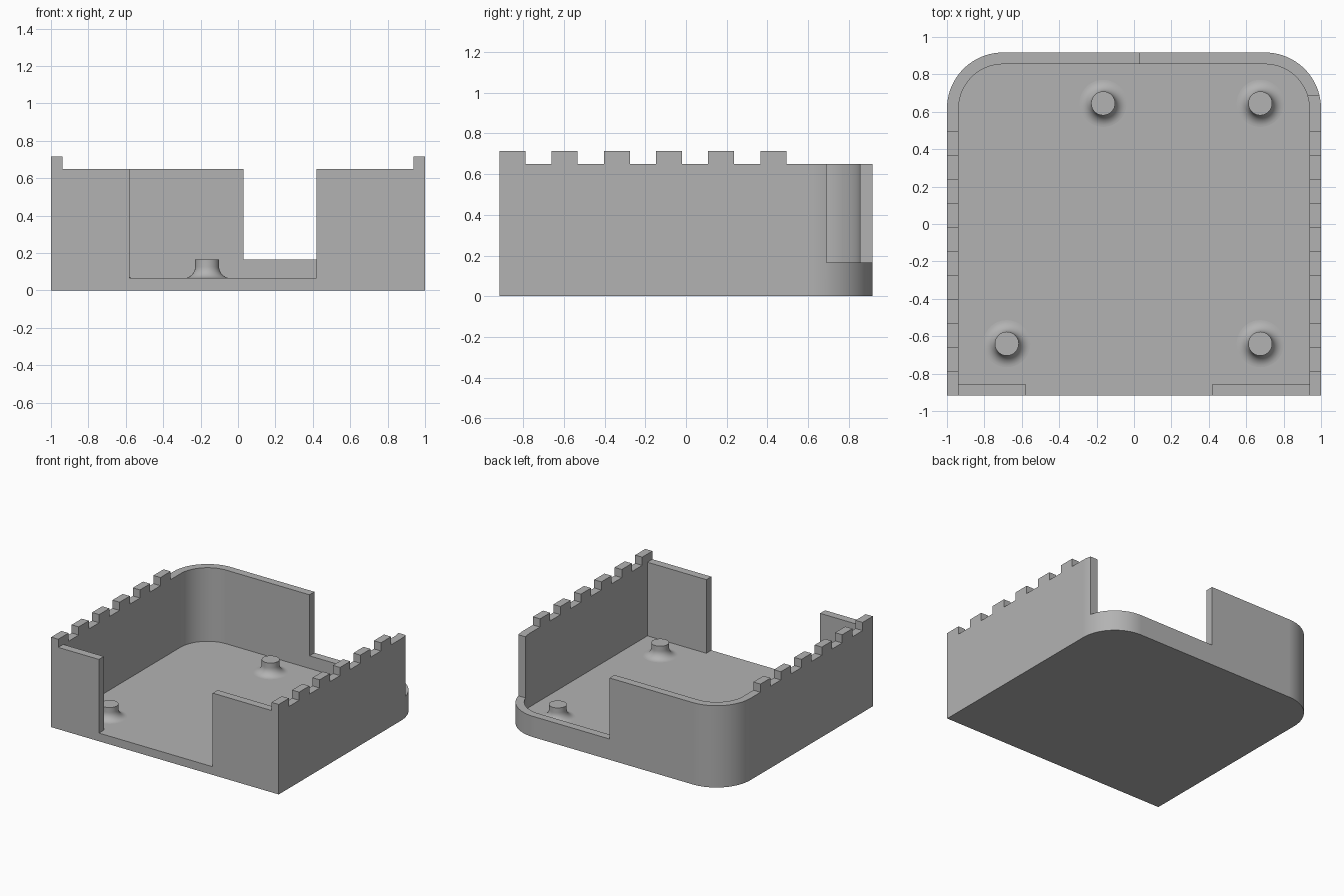
import bpy, bmesh, math
from mathutils import Matrix

if "Cube" in bpy.data.objects:
    bpy.data.objects.remove(bpy.data.objects["Cube"], do_unlink=True)

HALF_X, HALF_Y = 1.0, 0.917
WALL, FLOOR, LIP, RIM, TOP = 0.0625, 0.065, 0.165, 0.65, 0.715
RADIUS = 0.3
PITCH, TOOTH, TEETH = 0.2565, 0.128, 6

grey = bpy.data.materials.new("plain grey")
grey.use_nodes = True
colour = (0.45, 0.45, 0.45, 1)
grey.diffuse_color = colour
grey.node_tree.nodes["Principled BSDF"].inputs["Base Color"].default_value = colour


def make_object(name, bm):
    bmesh.ops.recalc_face_normals(bm, faces=bm.faces)
    mesh = bpy.data.meshes.new(name)
    bm.to_mesh(mesh)
    bm.free()
    mesh.materials.append(grey)
    obj = bpy.data.objects.new(name, mesh)
    bpy.context.scene.collection.objects.link(obj)
    return obj


def activate(obj):
    bpy.ops.object.select_all(action='DESELECT')
    obj.select_set(True)
    bpy.context.view_layer.objects.active = obj


def tray_prism(name, inset, z0, z1):
    """Upright prism: square front corners, rounded back corners."""
    x, y, r, steps = HALF_X - inset, HALF_Y - inset, RADIUS - inset, 24
    outline = [(-x, -y), (x, -y)]
    for cx, start in ((x - r, 0), (r - x, math.pi / 2)):
        for i in range(steps + 1):
            a = start + math.pi / 2 * i / steps
            outline.append((cx + r * math.cos(a), y - r + r * math.sin(a)))
    bm = bmesh.new()
    face = bm.faces.new([bm.verts.new((px, py, z0)) for px, py in outline])
    new = bmesh.ops.extrude_face_region(bm, geom=[face])["geom"]
    bmesh.ops.translate(bm, vec=(0, 0, z1 - z0),
                        verts=[v for v in new if isinstance(v, bmesh.types.BMVert)])
    return make_object(name, bm)


def box(name, low, high):
    bm = bmesh.new()
    size = [b - a for a, b in zip(low, high)]
    mid = [(a + b) / 2 for a, b in zip(low, high)]
    bmesh.ops.create_cube(bm, size=1, matrix=Matrix.Translation(mid) @ Matrix.Diagonal((*size, 1)))
    return make_object(name, bm)


def cut(obj, cutter):
    cutter.hide_render = True
    activate(obj)
    mod = obj.modifiers.new("cut", 'BOOLEAN')
    mod.operation, mod.solver, mod.object = 'DIFFERENCE', 'EXACT', cutter
    bpy.ops.object.modifier_apply(modifier=mod.name)
    bpy.data.objects.remove(cutter, do_unlink=True)


# Tray body: solid block, hollowed, then trimmed
body = tray_prism("tray_body", 0, 0, TOP)
cut(body, tray_prism("cavity_cutter", WALL, FLOOR, 1))

# Front and back rims sit lower than the side teeth
inner = HALF_X - WALL
cut(body, box("rim_cutter", (-inner, -2, RIM), (inner, 2, 1)))

# Gaps between the side wall teeth
for i in range(TEETH):
    start = -HALF_Y + i * PITCH + TOOTH
    end = start + PITCH - TOOTH if i < TEETH - 1 else 2
    cut(body, box("gap_cutter", (-2, start, RIM), (2, end, 1)))

# Front opening down to the floor, and the open back corner above a low lip
cut(body, box("front_cutter", (-0.58, -2, FLOOR), (0.42, WALL - HALF_Y + 0.01, 1)))
cut(body, box("corner_cutter", (0.03, 0.69, LIP), (2, 2, 1)))

# Merge flat pieces, then smooth only the rounded corners
bm = bmesh.new()
bm.from_mesh(body.data)
bmesh.ops.remove_doubles(bm, verts=bm.verts, dist=0.0001)
bmesh.ops.dissolve_limit(bm, angle_limit=math.radians(0.5), verts=bm.verts, edges=bm.edges)
bm.to_mesh(body.data)
bm.free()
activate(body)
bpy.ops.object.shade_smooth_by_angle(angle=math.radians(30))
body.modifiers.new("even shading", 'WEIGHTED_NORMAL').keep_sharp = True


# Mounting posts with a flared foot
def post(name, x, y, r=0.064, flare=0.062, steps=10):
    profile = [(0, LIP), (r, LIP)]
    for i in range(steps + 1):
        a = math.pi / 2 * i / steps
        profile.append((r + flare * (1 - math.cos(a)), FLOOR + flare * (1 - math.sin(a))))
    bm = bmesh.new()
    verts = [bm.verts.new((px, 0, pz)) for px, pz in profile]
    edges = [bm.edges.new(pair) for pair in zip(verts, verts[1:])]
    bmesh.ops.spin(bm, geom=verts + edges, cent=(0, 0, 0), axis=(0, 0, 1),
                   angle=math.tau, steps=48, use_merge=True)
    bmesh.ops.remove_doubles(bm, verts=bm.verts, dist=0.0001)
    obj = make_object(name, bm)
    # Outward normals on the open shell
    if sum(p.normal.z for p in obj.data.polygons) < 0:
        obj.data.flip_normals()
    obj.location = (x, y, 0)
    activate(obj)
    bpy.ops.object.shade_smooth_by_angle(angle=math.radians(30))


post("back_right_post", -0.165, 0.645)
post("back_left_post", 0.675, 0.645)
post("front_right_post", -0.68, -0.64)
post("front_left_post", 0.675, -0.64)
